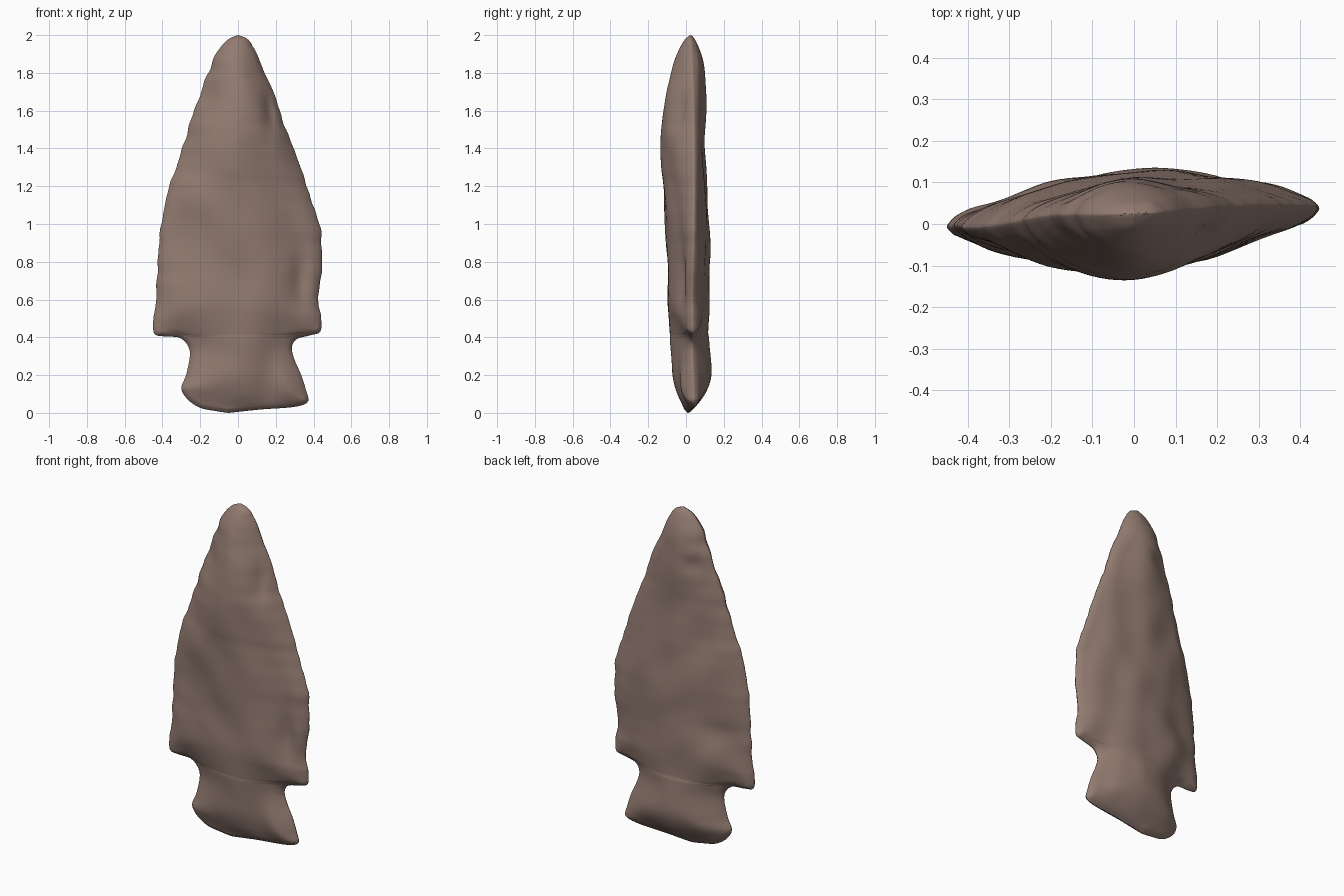
import bpy, bmesh, math
from mathutils import Vector, kdtree, noise

if "Cube" in bpy.data.objects:
    bpy.data.objects.remove(bpy.data.objects["Cube"])

# Outline, tip to base: left x, left z, right x, right z
OUTLINE = [
    (0, 2, 0, 2), (-.055, 1.975, .055, 1.975), (-.11, 1.91, .10, 1.90),
    (-.16, 1.8, .14, 1.8), (-.195, 1.7, .187, 1.7), (-.265, 1.5, .255, 1.5),
    (-.325, 1.3, .332, 1.3), (-.365, 1.2, .362, 1.2), (-.405, 1, .43, 1),
    (-.425, .8, .445, .8), (-.433, .6, .425, .6), (-.448, .5, .44, .5),
    (-.443, .42, .435, .43), (-.39, .405, .38, .41), (-.31, .398, .31, .39),
    (-.265, .355, .285, .345), (-.255, .3, .30, .28), (-.275, .2, .335, .2),
    (-.30, .13, .36, .12), (-.265, .07, .37, .06), (-.2, .027, .3, .032),
    (-.12, .01, .12, .018), (-.05, 0, -.05, 0)]
# Ridge: z, front y, back y, half width over which the thickness builds up
RIDGE = [
    (2, 0, .04, .06), (1.93, -.03, .065, .09), (1.85, -.068, .098, .13),
    (1.65, -.10, .102, .20), (1.45, -.133, .088, .26), (1.2, -.107, .10, .35),
    (1, -.096, .12, .40), (.8, -.088, .112, .40), (.6, -.086, .112, .36),
    (.4, -.07, .122, .28), (.2, -.06, .125, .25), (0, -.05, .115, .24)]
# Larger flake scars: side (-1 front, 1 back), x, z, radius x, radius z, depth
SCARS = [(-1, .33, .72, .045, .12, .028), (-1, .17, 1.6, .035, .12, .02),
         (-1, -.17, 1.72, .05, .10, .012), (-1, -.2, 1.0, .10, .12, .008),
         (1, -.25, .72, .09, .08, .018), (1, .22, .85, .10, .16, .012),
         (1, -.10, 1.70, .06, .05, .014), (1, .12, .3, .07, .12, .012),
         (-1, .16, .2, .06, .14, .012)]
SUB, FINE, COLS = 8, 8, 44


def catmull(a, b, c, d, t):
    return .5 * (2*b + (c-a)*t + (2*a-5*b+4*c-d)*t*t + (3*b-a-3*c+d)*t**3)


def edge_path(col):
    """Smooth one side of the outline and add the small chipped serration."""
    pts = [(r[col], r[col+1]) for r in OUTLINE]
    out = []
    for i in range(len(pts) - 1):
        q = [pts[max(0, min(len(pts)-1, i+k))] for k in (-1, 0, 1, 2)]
        for j in range(SUB * FINE):
            t = j / (SUB * FINE)
            x = catmull(*[p[0] for p in q], t)
            z = catmull(*[p[1] for p in q], t)
            z = min(max(z, q[2][1]), q[1][1])
            if .5 < z < 1.95:
                x += .009 * noise.noise(Vector((col, z*14, 3)))
            out.append((x, z))
    return out + [pts[-1]]


def ridge(z, col):
    for a, b in zip(RIDGE, RIDGE[1:]):
        if z >= b[0]:
            t = min(1, (a[0] - z) / (a[0] - b[0]))
            return a[col] + (b[col] - a[col]) * t
    return RIDGE[-1][col]


left, right = edge_path(0), edge_path(2)
tree = kdtree.KDTree(len(left) + len(right))
for i, (x, z) in enumerate(left + right):
    tree.insert((x, 0, z), i)
tree.balance()


def rim_distance(x, z):
    return tree.find((x, 0, z))[2]


def mid_y(x, z):
    """The rim line: the blade is slightly twisted about the z axis."""
    up = min(1, max(0, (z - 1) / .7))
    return .018 + .055*x + .012*up + .005 * math.sin(z*5 + 4*x)


def body_y(x, z, side):
    """Depth of the plain front or back face, from the distance to the rim."""
    d = rim_distance(x, z)
    mid = mid_y(x, z)
    f = 1 - (1 - min(1, d / ridge(z, 3)))**2
    peak = max(.01, side * (ridge(z, 1 if side < 0 else 2) - mid_y(0, z)))
    return mid + side * (peak * f + .012 * math.sqrt(min(1, d / .02)))


def flaking(x, z, side):
    """Shallow flake hollows that fade out at the rim."""
    d = rim_distance(x, z)
    h = .018 * noise.noise(Vector((x*5, side*7, z*3.5 + x*2))) * min(1, d / .08)
    for sd, sx, sz, rx, rz, depth in SCARS:
        if sd == side:
            h -= depth * math.exp(-((x-sx)/rx)**2 - ((z-sz)/rz)**2) * min(1, d / .05)
    return side * h


# Stone point: a front and a back sheet joined along the rim
bm = bmesh.new()
for side in (-1, 1):
    rows = []
    for (xl, zl), (xr, zr) in zip(left[::FINE], right[::FINE]):
        row = []
        for k in range(COLS + 1):
            u = .5 - .5 * math.cos(math.pi * k / COLS)
            x, z = xl + (xr-xl)*u, zl + (zr-zl)*u
            y = mid_y(x, z) if k in (0, COLS) else body_y(x, z, side)
            row.append(bm.verts.new((x, y, z)))
        rows.append(row)
    for a, b in zip(rows, rows[1:]):
        for k in range(COLS):
            bm.faces.new((a[k], b[k], b[k+1], a[k+1]))
    # close the tip and base rows to single points
    for end in (rows[0], rows[-1]):
        for v in end:
            v.co = (end[0].co.x, mid_y(end[0].co.x, end[0].co.z), end[0].co.z)
    # soften the creases inside the shoulders and stem, then add the flaking
    inner = [v for row in rows[1:-1] for v in row[1:-1]]
    soft = [v for v in inner if rim_distance(v.co.x, v.co.z) > .025]
    for _ in range(30):
        bmesh.ops.smooth_vert(bm, verts=soft, factor=.5, use_axis_y=True)
    for v in inner:
        v.co.y += flaking(v.co.x, v.co.z, side)
bmesh.ops.remove_doubles(bm, verts=bm.verts, dist=.0004)
bmesh.ops.recalc_face_normals(bm, faces=bm.faces)

# centre on y and rest on the ground
ys = [v.co.y for v in bm.verts]
shift = Vector((0, -(min(ys) + max(ys)) / 2, -min(v.co.z for v in bm.verts)))
bmesh.ops.translate(bm, verts=bm.verts, vec=shift)
mesh = bpy.data.meshes.new("arrowhead")
bm.to_mesh(mesh)
bm.free()
mesh.shade_smooth()

stone = bpy.data.materials.new("brown stone")
stone.diffuse_color = (.29, .2, .165, 1)
stone.use_nodes = True
stone.node_tree.nodes["Principled BSDF"].inputs["Base Color"].default_value = stone.diffuse_color
mesh.materials.append(stone)
bpy.context.collection.objects.link(bpy.data.objects.new("arrowhead", mesh))
